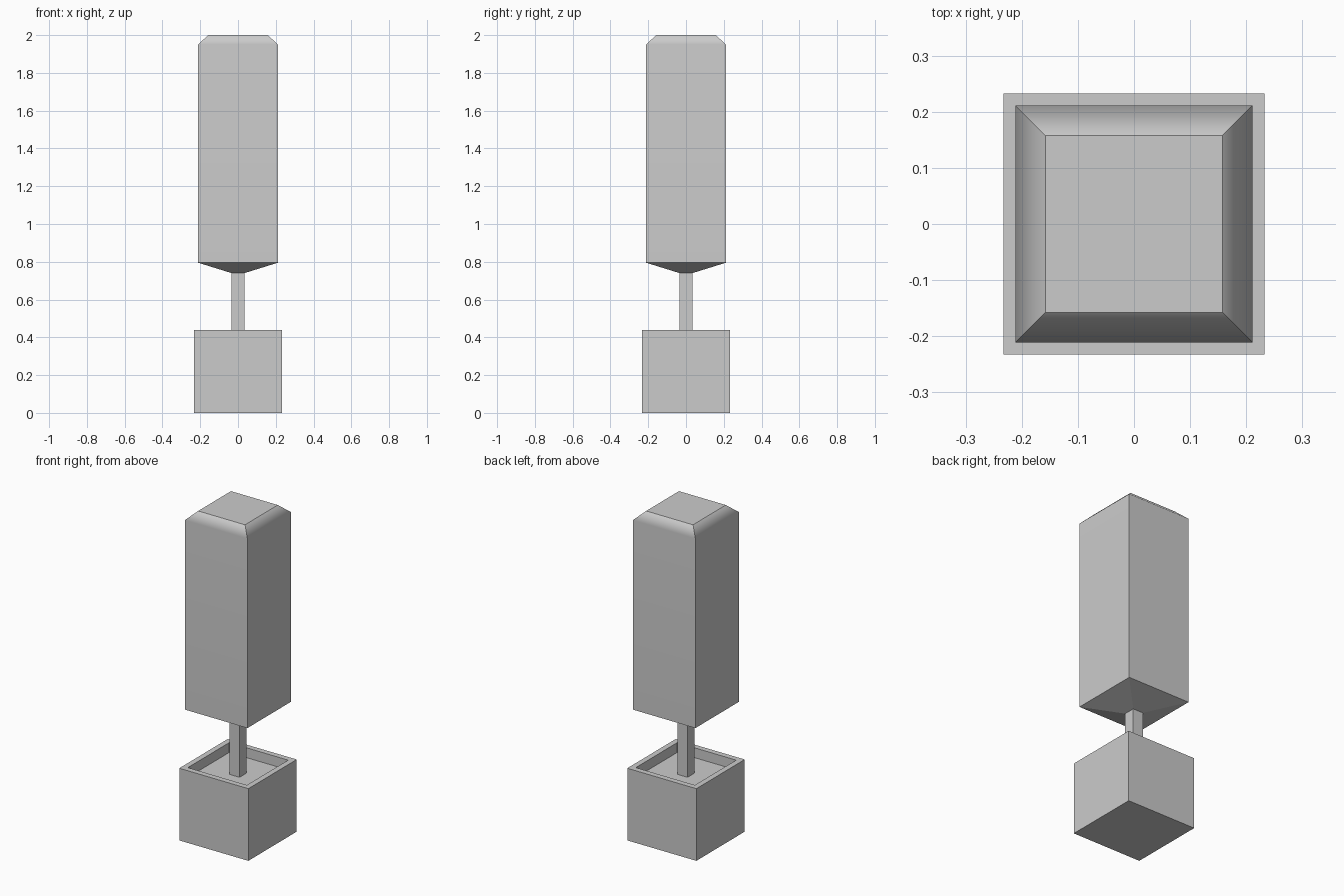
import bpy, bmesh

if "Cube" in bpy.data.objects:
    bpy.data.objects.remove(bpy.data.objects["Cube"])


def square_loft(name, rings, cap_start=True, cap_end=True, smooth_rings=()):
    """Stack square rings (half width, z); edges of smooth_rings stay soft."""
    bm = bmesh.new()
    loops = [[bm.verts.new((sx * h, sy * h, z))
              for sx, sy in ((-1, -1), (1, -1), (1, 1), (-1, 1))] for h, z in rings]
    for a, b in zip(loops, loops[1:]):
        for i in range(4):
            j = (i + 1) % 4
            bm.faces.new((a[i], a[j], b[j], b[i]))
    if cap_start:
        bm.faces.new(loops[0][::-1])
    if cap_end:
        bm.faces.new(loops[-1])
    if smooth_rings:
        for f in bm.faces:
            f.smooth = True
        for e in bm.edges:
            e.smooth = any(all(v in loops[r] for v in e.verts) for r in smooth_rings)
    mesh = bpy.data.meshes.new(name)
    bm.to_mesh(mesh)
    bm.free()
    obj = bpy.data.objects.new(name, mesh)
    bpy.context.collection.objects.link(obj)
    return obj


SOIL_Z = 0.38

# Square planter with a recessed rim
square_loft("planter", [(0.233, 0), (0.233, 0.44), (0.199, 0.44), (0.199, SOIL_Z)],
            cap_end=False)

# Soil surface inside the rim
square_loft("soil", [(0.199, SOIL_Z)], cap_start=False)

# Slim trunk
square_loft("trunk", [(0.034, SOIL_Z), (0.034, 0.74)], cap_start=False, cap_end=False)

# Clipped foliage column: tapered underside, chamfered top softened into the sides
foliage = square_loft("foliage", [(0.034, 0.74), (0.211, 0.795), (0.211, 1.95), (0.158, 2.0)],
                      smooth_rings=(2,))
normals = foliage.modifiers.new("weighted_normals", 'WEIGHTED_NORMAL')
normals.keep_sharp = True
